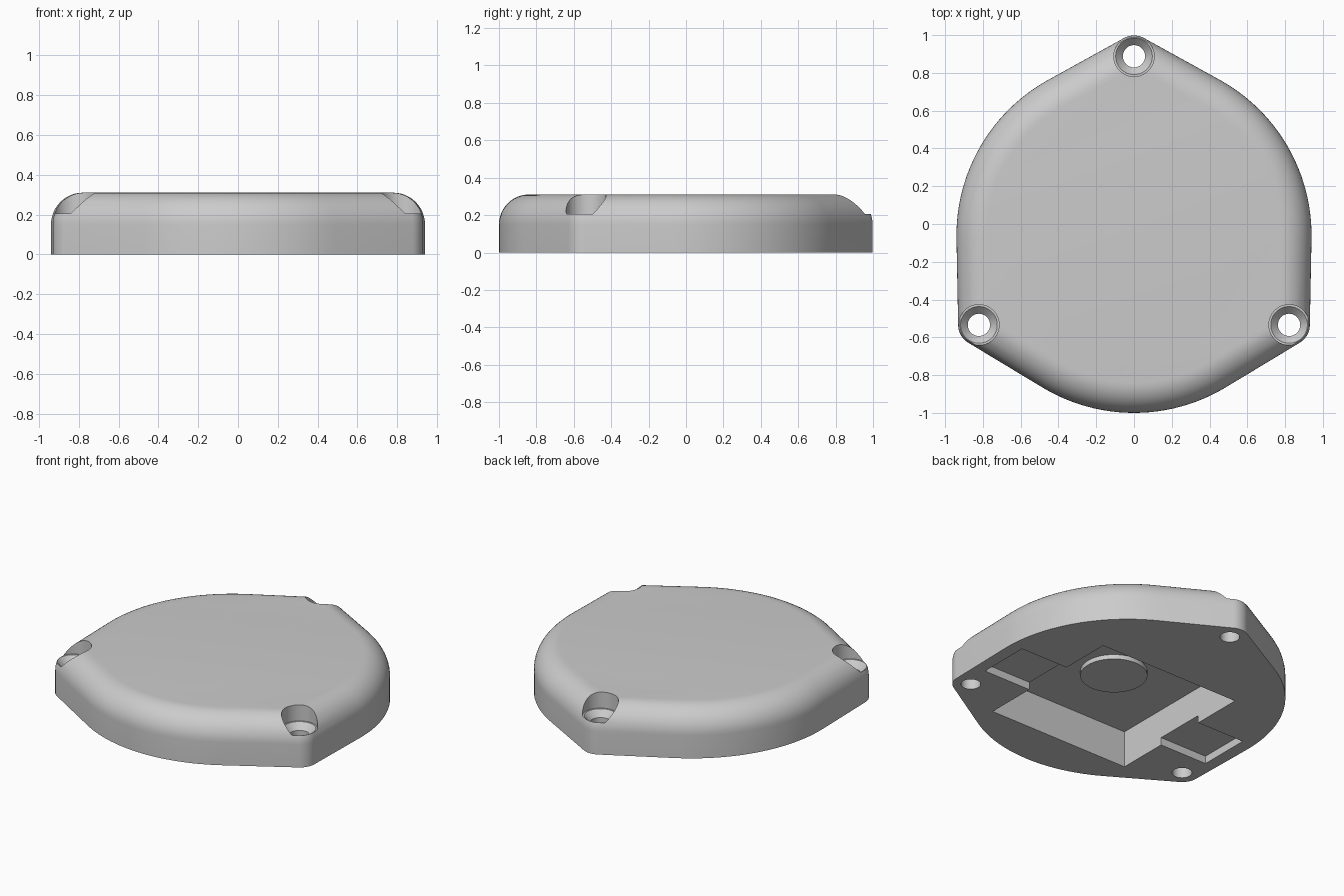
import bpy
import bmesh
from math import acos, cos, sin, pi, radians, sqrt

cube = bpy.data.objects.get("Cube")
if cube:
    bpy.data.objects.remove(cube, do_unlink=True)

# Main dimensions
CENTRE_Y = -0.06      # centre of the big rounded outline
MAIN_R = 0.94         # big outline radius
LUG_R = 0.11          # corner lug radius
LUG_D = 0.948         # distance of the lugs from the centre
HEIGHT = 0.31
FILLET = 0.16
POCKET_Y = -0.187     # centre of the underside pockets
POCKET_TOP = 0.24
LUG_ANGLES = [radians(a) for a in (90, 210, 330)]
SPREAD = acos((MAIN_R - LUG_R) / LUG_D)   # half angle of each lug arc

grey = bpy.data.materials.new("plain_grey")
grey.use_nodes = True
colour = (0.6, 0.6, 0.6, 1)
grey.diffuse_color = colour
grey.node_tree.nodes["Principled BSDF"].inputs["Base Color"].default_value = colour


def loft(name, rings):
    """Closed solid through a stack of equal-length rings of points."""
    bm = bmesh.new()
    loops = [[bm.verts.new(p) for p in ring] for ring in rings]
    n = len(loops[0])
    for low, high in zip(loops, loops[1:]):
        for i in range(n):
            j = (i + 1) % n
            bm.faces.new((low[i], low[j], high[j], high[i]))
    bm.faces.new(loops[0][::-1])
    bm.faces.new(loops[-1])
    mesh = bpy.data.meshes.new(name)
    bm.to_mesh(mesh)
    bm.free()
    obj = bpy.data.objects.new(name, mesh)
    mesh.materials.append(grey)
    bpy.context.collection.objects.link(obj)
    return obj


def circle(x, y, z, r, n=48):
    return [(x + r * cos(2 * pi * i / n), y + r * sin(2 * pi * i / n), z)
            for i in range(n)]


def arc(x, y, z, r, start, end, n):
    steps = [start + (end - start) * i / n for i in range(n + 1)]
    return [(x + r * cos(a), y + r * sin(a), z) for a in steps]


def outline(inset, z):
    """Rounded three-lug outline, offset inwards."""
    r = max(LUG_R - inset, 0.002)
    dist = LUG_D - (r - LUG_R + inset) / cos(SPREAD)
    points = []
    for a in LUG_ANGLES:
        points += arc(dist * cos(a), CENTRE_Y + dist * sin(a), z, r,
                      a - SPREAD, a + SPREAD, 10)
        points += arc(0, CENTRE_Y, z, MAIN_R - inset,
                      a + SPREAD, a + 2 * pi / 3 - SPREAD, 24)
    return points


def box(name, hx, hy, top):
    corners = [(-hx, -hy), (hx, -hy), (hx, hy), (-hx, hy)]
    return loft(name, [[(x, POCKET_Y + y, z) for x, y in corners]
                       for z in (-0.1, top)])


def activate(obj):
    bpy.ops.object.select_all(action='DESELECT')
    obj.select_set(True)
    bpy.context.view_layer.objects.active = obj


def cut(obj, cutter):
    mod = obj.modifiers.new("cut", 'BOOLEAN')
    mod.operation = 'DIFFERENCE'
    mod.solver = 'EXACT'
    mod.object = cutter
    activate(obj)
    bpy.ops.object.modifier_apply(modifier=mod.name)
    bpy.data.objects.remove(cutter, do_unlink=True)


# Cover body: straight wall, then a quarter-round fillet
STEPS = 12
rings = [outline(0, 0)]
for i in range(STEPS + 1):
    t = pi / 2 * i / STEPS
    rings.append(outline(FILLET * (1 - cos(t)), HEIGHT - FILLET * (1 - sin(t))))
cover = loft("cover_body", rings)

# Screw holes with countersink and counterbore
HOLE_PROFILE = [(0.059, -0.1), (0.059, 0.165), (0.097, 0.205),
                (0.107, 0.205), (0.107, 0.5)]
for a in LUG_ANGLES:
    x, y = LUG_D * cos(a), CENTRE_Y + LUG_D * sin(a)
    cut(cover, loft("hole_cutter", [circle(x, y, z, r) for r, z in HOLE_PROFILE]))

# Underside: deep square pocket with a shallow recess on each side
cut(cover, box("pocket_cutter", 0.512, 0.512, POCKET_TOP))
cut(cover, box("side_recess_cutter", 0.857, 0.172, 0.05))

# Round boss on the pocket floor
boss = loft("pocket_boss", [circle(0, POCKET_Y, z, 0.2, 64)
                            for z in (POCKET_TOP - 0.03, POCKET_TOP + 0.01)])

for obj in (cover, boss):
    activate(obj)
    bpy.ops.object.shade_smooth_by_angle(angle=radians(30))
